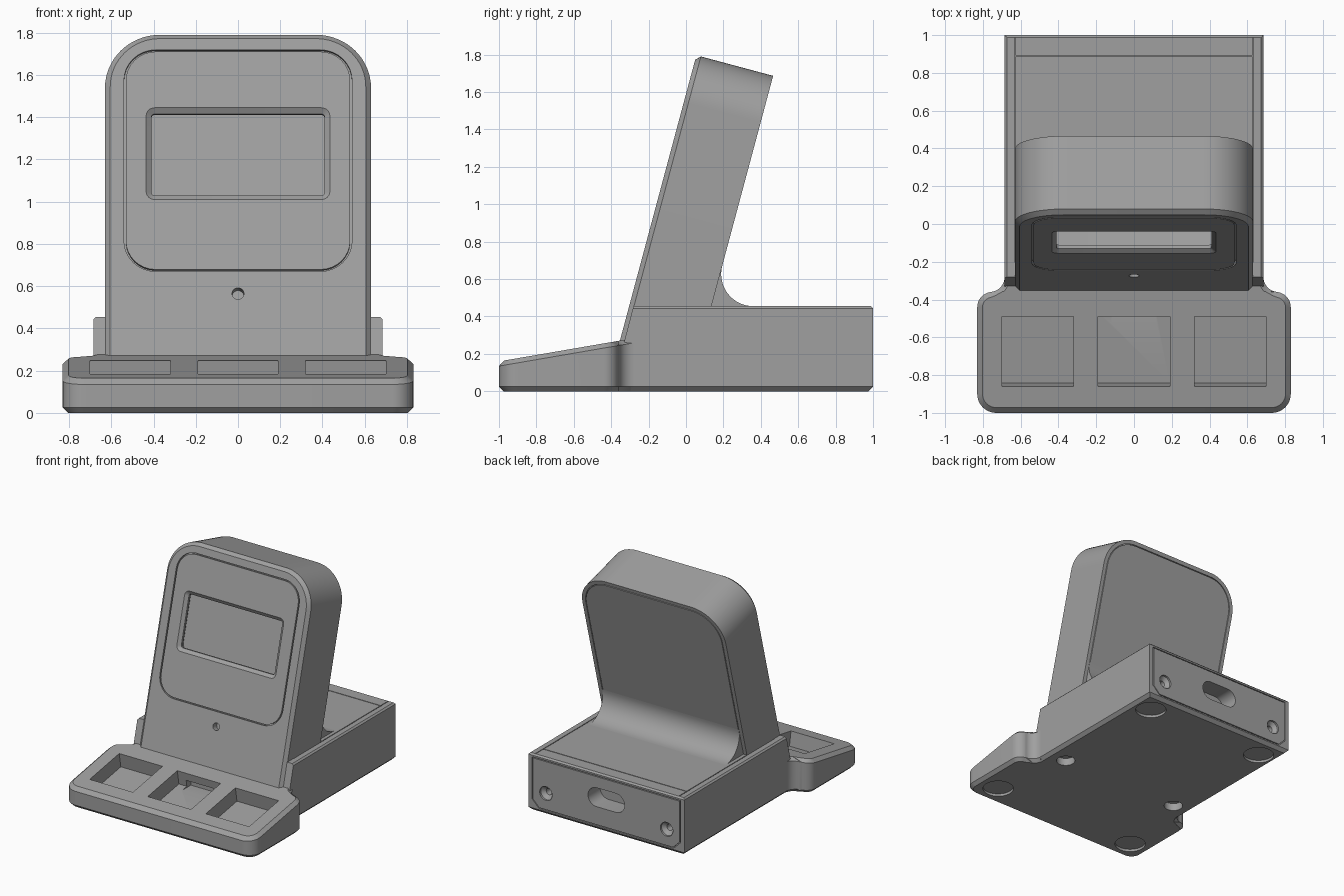
import bpy, bmesh, math
from mathutils import Matrix, Vector

if "Cube" in bpy.data.objects:
    bpy.data.objects.remove(bpy.data.objects["Cube"])

grey = bpy.data.materials.new("plain_grey")
grey.diffuse_color = (0.35, 0.35, 0.35, 1)
grey.use_nodes = True
grey.node_tree.nodes["Principled BSDF"].inputs["Base Color"].default_value = grey.diffuse_color

# Tower frame: leans back 15 degrees, local y runs into the tower, local z up its face
TILT = Matrix.Translation((0, -0.426, 0)) @ Matrix.Rotation(math.radians(-15), 4, 'X')


def loft(name, rings, matrix=Matrix()):
    """Closed solid through equal-length rings of 3D points."""
    bm = bmesh.new()
    vs = [[bm.verts.new(matrix @ Vector(p)) for p in r] for r in rings]
    n = len(rings[0])
    for a, b in zip(vs, vs[1:]):
        for i in range(n):
            bm.faces.new((a[i], a[(i + 1) % n], b[(i + 1) % n], b[i]))
    bm.faces.new(vs[0][::-1])
    bm.faces.new(vs[-1])
    bmesh.ops.recalc_face_normals(bm, faces=bm.faces)
    me = bpy.data.meshes.new(name)
    bm.to_mesh(me)
    bm.free()
    ob = bpy.data.objects.new(name, me)
    bpy.context.collection.objects.link(ob)
    me.materials.append(grey)
    return ob


def arc(cx, cy, r, a0, a1, n=10):
    return [(cx + r * math.cos(math.radians(a0 + (a1 - a0) * i / n)),
             cy + r * math.sin(math.radians(a0 + (a1 - a0) * i / n))) for i in range(n + 1)]


def round_rect(hx, z0, z1, r, n=8):
    return (arc(hx - r, z0 + r, r, -90, 0, n) + arc(hx - r, z1 - r, r, 0, 90, n)
            + arc(r - hx, z1 - r, r, 90, 180, n) + arc(r - hx, z0 + r, r, 180, 270, n))


def circle(x, z, r, n=32):
    return arc(x, z, r, 0, 360, n)[:-1]


def inset(pts, d):
    """Mitred inward offset of a counter-clockwise outline."""
    out = []
    for i, p in enumerate(pts):
        p, a, b = Vector(p), Vector(pts[i - 1]), Vector(pts[(i + 1) % len(pts)])
        e, f = (p - a).normalized(), (b - p).normalized()
        m = Vector((-e.y - f.y, e.x + f.x)).normalized()
        out.append(tuple(p + m * d / max(0.4, m.dot(Vector((-e.y, e.x))))))
    return out


def xz(pts, y):
    return [(x, y, z) for x, z in pts]


def xy(pts, z):
    return [(x, y, z) for x, y in pts]


def box(x0, x1, y0, y1, z0, z1, matrix=Matrix()):
    r = [(x0, y0), (x1, y0), (x1, y1), (x0, y1)]
    return loft("cutter", [xy(r, z0), xy(r, z1)], matrix)


def cut(targets, cutters):
    for c in cutters:
        for t in targets:
            m = t.modifiers.new("cut", 'BOOLEAN')
            m.operation, m.solver, m.object = 'DIFFERENCE', 'EXACT', c
            bpy.context.view_layer.objects.active = t
            bpy.ops.object.modifier_apply(modifier=m.name)
        bpy.data.objects.remove(c)


# Base block with a leaning front and bevelled edges
side = [(-0.40, 0), (1, 0), (1, 0.455), (-0.281, 0.455)]
base = loft("base", [[(x, y, z) for y, z in side] for x in (-0.685, 0.685)])
bm = bmesh.new()
bm.from_mesh(base.data)
for z, width in ((0, 0.025), (0.455, 0.012)):
    edges = [e for e in bm.edges if all(abs(v.co.z - z) < 1e-4 for v in e.verts)
             and not all(v.co.y < 0 for v in e.verts)]
    bmesh.ops.bevel(bm, geom=edges, offset=width, segments=1, affect='EDGES')
bm.to_mesh(base.data)
bm.free()

# Front deck: rounded plan, sloping top, chamfers above and below
half = (arc(0.73, -0.90, 0.10, -90, 0) + arc(0.75, -0.44, 0.08, 0, 90)
        + arc(0.765, -0.28, 0.08, 270, 180))
plan = half + [(-x, y) for x, y in reversed(half)]
SLOPE = 0.172


def deck_ring(d, drop):
    return [(x, y, 0.165 + SLOPE * (y + 0.97) - drop) for x, y in inset(plan, d)]


deck = loft("front_deck", [xy(inset(plan, 0.025), 0), xy(plan, 0.025),
                           deck_ring(0, 0.025), deck_ring(0.028, 0)])

# Three square pockets sunk square to the sloping deck
for cx in (-0.51, 0, 0.51):
    tilt = Matrix.Translation((cx, -0.675, 0.216)) @ Matrix.Rotation(math.atan(SLOPE), 4, 'X')
    cut([deck], [box(-0.19, 0.19, -0.188, 0.188, -0.115, 0.1, tilt)])
cut([deck], [box(-0.12, 0.12, -0.6, -0.42, 0.125, 0.185)])

# Leaning tower with rounded top and chamfered front
outline = ([(-0.63, 0.2), (0.63, 0.2)] + arc(0.37, 1.6, 0.26, 0, 90, 16)
           + arc(-0.37, 1.6, 0.26, 90, 180, 16))
tower = loft("tower", [xz(inset(outline, 0.025), 0), xz(outline, 0.025), xz(outline, 0.425)], TILT)

# Seam around the back cover, made as a shallow recess holding a plate
back = [(x, max(z, 0.5)) for x, z in inset(outline, 0.03)]
cut([tower], [loft("cutter", [xz(back, 0.415), xz(back, 0.45)], TILT)])
loft("back_cover", [xz(inset(back, 0.006), 0.41), xz(inset(back, 0.006), 0.425)], TILT)

# Curved fillet from back cover to base top
fillet = [(0.10, 0.44), (0.36, 0.44)] + arc(0.36, 0.627, 0.172, 270, 165, 16)
loft("back_fillet", [[(x, y, z) for y, z in fillet] for x in (-0.6, 0.6)])

# Front panel set into the tower face with a fine gap
frame = round_rect(0.54, 0.694, 1.78, 0.15)
cut([tower], [loft("cutter", [xz(frame, -0.05), xz(frame, 0.02)], TILT)])
gap = inset(frame, 0.009)
panel = loft("front_panel", [xz(gap, 0), xz(gap, 0.021)], TILT)

# Chamfered display window opening into a wider cavity
win = round_rect(0.435, 1.046, 1.496, 0.04)
lip = inset(win, 0.025)
cavity = inset(win, -0.03)
cut([panel, tower], [loft("cutter", [xz(inset(win, -0.01), -0.008), xz(lip, 0.02), xz(lip, 0.04),
                                     xz(cavity, 0.041), xz(cavity, 0.13)], TILT)])

# Sensor hole below the panel
cut([tower], [loft("cutter", [xz(circle(0, 0.585, 0.028), y) for y in (-0.05, 0.05)], TILT)])

# Seams of the base lid
cut([base], [box(s * 0.63 - 0.003, s * 0.63 + 0.003, -0.2, 0.985, 0.447, 0.5) for s in (-1, 1)])
cut([base], [box(-0.63, 0.63, 0.887, 0.893, 0.447, 0.5)])

# Rear plate with clipped lower corners, cable slot and two countersunk screws
plate = [(-0.59, 0.035), (0.59, 0.035), (0.65, 0.095), (0.65, 0.43), (-0.65, 0.43), (-0.65, 0.095)]
cut([base], [loft("cutter", [xz(plate, 0.985), xz(plate, 1.05)])])
plate_in = inset(plate, 0.007)
rear = loft("rear_plate", [xz(plate_in, 0.984), xz(plate_in, 1.0)])
slot = round_rect(0.16, 0.185, 0.335, 0.0749)
cut([rear, base], [loft("cutter", [xz(slot, 0.85), xz(slot, 1.05)])])
for x in (-0.53, 0.53):
    cut([rear, base], [loft("cutter", [xz(circle(x, 0.17, r), y) for r, y in
                                       ((0.025, 0.9), (0.025, 0.96), (0.055, 0.985), (0.055, 1.05))])])

# Round foot recesses and screw holes underneath
for s in (-1, 1):
    for target, x, y, r, depth in ((base, 0.53, 0.83, 0.115, 0.02), (deck, 0.65, -0.82, 0.115, 0.02),
                                   (base, 0.53, -0.17, 0.07, 0.06)):
        cut([target], [loft("cutter", [xy(circle(s * x, y, r), z) for z in (-0.05, depth)])])

# Smooth curves, keep edges crisp
bpy.ops.object.select_all(action='SELECT')
bpy.ops.object.shade_smooth_by_angle(angle=math.radians(25))
